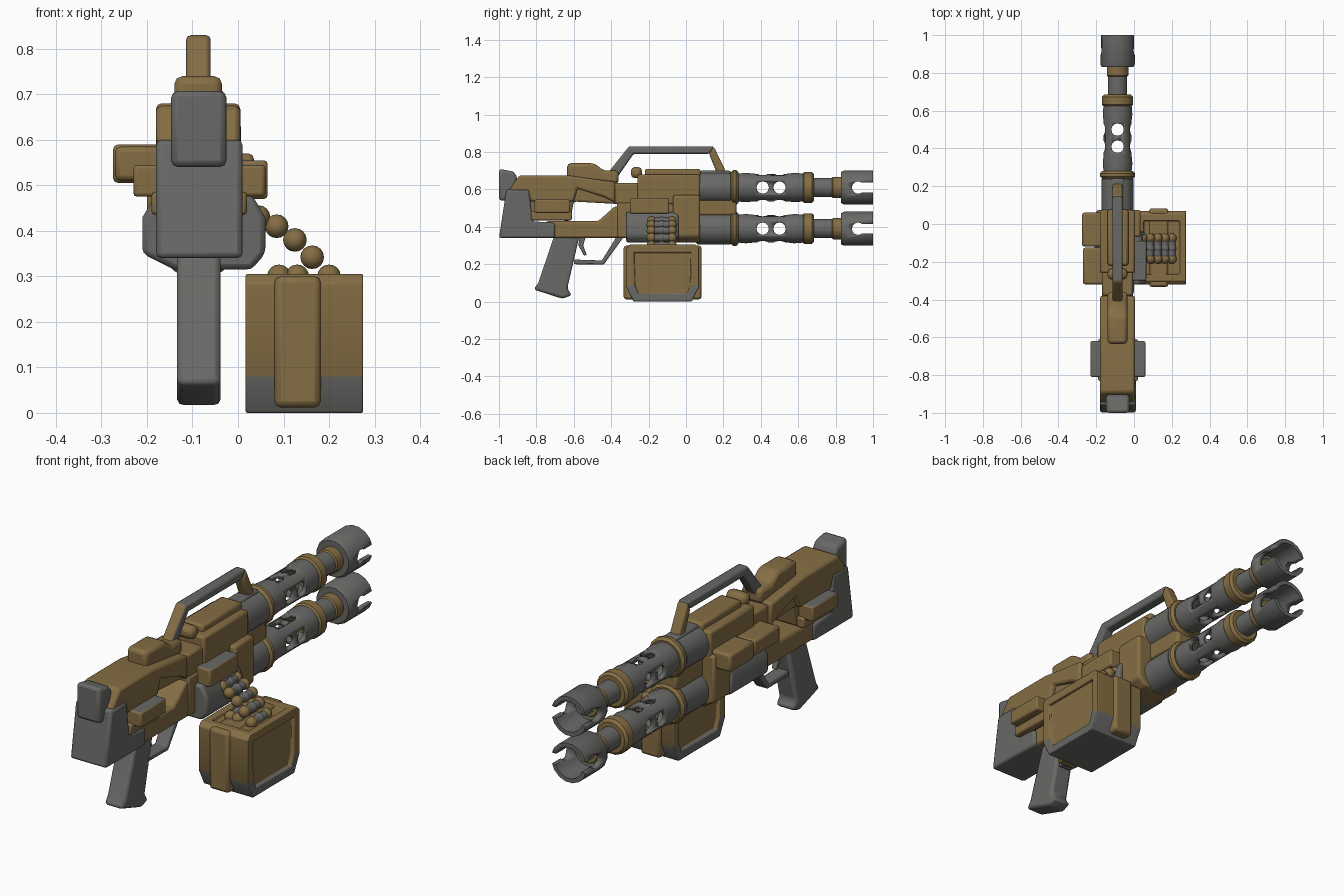
import bpy, bmesh, math
from mathutils import Matrix, Vector

if "Cube" in bpy.data.objects:
    bpy.data.objects.remove(bpy.data.objects["Cube"])

CX = -.087  # centre plane of the weapon


def material(name, color):
    m = bpy.data.materials.new(name)
    m.use_nodes = True
    m.diffuse_color = color
    node = next(n for n in m.node_tree.nodes if n.type == 'BSDF_PRINCIPLED')
    node.inputs["Base Color"].default_value = color
    return m


BROWN = material("bronze brown", (.235, .155, .058, 1))
GRAY = material("gunmetal gray", (.14, .14, .133, 1))


def finish(name, bm, mat, bevel=0, rule=None, other=None):
    """Turn a bmesh into a shaded object; faces passing the rule get the other colour."""
    bmesh.ops.recalc_face_normals(bm, faces=bm.faces)
    bm.normal_update()
    if rule:
        for f in bm.faces:
            f.material_index = int(bool(rule(f)))
    mesh = bpy.data.meshes.new(name)
    bm.to_mesh(mesh)
    bm.free()
    mesh.materials.append(mat)
    if other:
        mesh.materials.append(other)
    ob = bpy.data.objects.new(name, mesh)
    bpy.context.collection.objects.link(ob)
    bpy.ops.object.select_all(action='DESELECT')
    ob.select_set(True)
    bpy.context.view_layer.objects.active = ob
    bpy.ops.object.shade_smooth_by_angle(angle=math.radians(40))
    if bevel:
        mod = ob.modifiers.new("soft edges", 'BEVEL')
        mod.width, mod.segments, mod.limit_method = bevel, 2, 'ANGLE'
        mod.angle_limit = math.radians(35)
    return ob


def prism_mesh(points, lo, hi, axis='x'):
    """Extrude a (y, z) profile along x, or an (x, z) profile along y."""
    bm = bmesh.new()
    place = (lambda p, d: (d, *p)) if axis == 'x' else (lambda p, d: (p[0], d, p[1]))
    a, b = ([bm.verts.new(place(p, d)) for p in points] for d in (lo, hi))
    bm.faces.new(a)
    bm.faces.new(b[::-1])
    for i in range(len(a)):
        bm.faces.new((a[i - 1], a[i], b[i], b[i - 1]))
    return bm


def prism(name, points, lo, hi, mat, bevel=.012, axis='x', **kw):
    return finish(name, prism_mesh(points, lo, hi, axis), mat, bevel, **kw)


def box(name, x, y, z, mat, bevel=.012, **kw):
    corners = [(y[0], z[0]), (y[1], z[0]), (y[1], z[1]), (y[0], z[1])]
    return prism(name, corners, *x, mat, bevel, **kw)


def tube(name, profile, z, mat, sides=16):
    """Revolve a closed (y, radius) profile about the barrel axis."""
    bm = bmesh.new()
    rings = []
    for i in range(sides):
        t = math.tau * (i + .5) / sides
        rings.append([bm.verts.new((CX + r * math.cos(t), y, z + r * math.sin(t))) for y, r in profile])
    for i, ring in enumerate(rings):
        for j in range(len(ring)):
            bm.faces.new((rings[i - 1][j - 1], rings[i - 1][j], ring[j], ring[j - 1]))
    return finish(name, bm, mat)


def sleeve(name, y0, y1, r, inner, z, mat, c=.012):
    return tube(name, [(y0, inner), (y0, r - c), (y0 + c, r), (y1 - c, r), (y1, r - c), (y1, inner)], z, mat)


def cut(target, cutter):
    mod = target.modifiers.new("cut", 'BOOLEAN')
    mod.operation, mod.solver, mod.object = 'DIFFERENCE', 'EXACT', cutter
    bpy.ops.object.select_all(action='DESELECT')
    bpy.context.view_layer.objects.active = target
    target.select_set(True)
    bpy.ops.object.modifier_apply(modifier=mod.name)
    bpy.data.objects.remove(cutter)


def drill(y, z, direction, radius):
    bm = bmesh.new()
    turn = Vector(direction).to_track_quat('Z', 'Y').to_matrix().to_4x4()
    bmesh.ops.create_cone(bm, cap_ends=True, segments=12, radius1=radius, radius2=radius,
                          depth=.4, matrix=Matrix.Translation((CX, y, z)) @ turn)
    ob = finish("cutter", bm, GRAY)
    ob.hide_render = True
    return ob


def barrel(label, z):
    sleeve(label + "_barrel_base", .05, .25, .086, .01, z, GRAY)
    sleeve(label + "_rear_collar", .24, .28, .095, .055, z, BROWN)
    shroud = tube(label + "_shroud", [(.27, .055), (.27, .075), (.32, .08), (.37, .075), (.54, .075),
                                      (.58, .08), (.64, .075), (.64, .055)], z, GRAY)
    for y in (.41, .5):
        for direction in ((1, 0, 0), (0, 0, 1)):
            cut(shroud, drill(y, z, direction, .033))
    sleeve(label + "_front_collar", .62, .685, .084, .01, z, BROWN)
    sleeve(label + "_inner_barrel", .66, .8, .052, .025, z, GRAY, .004)
    sleeve(label + "_muzzle_seat", .78, .86, .058, .025, z, BROWN, .006)
    # Flared muzzle with a round-ended slot through both sides
    muzzle = tube(label + "_muzzle", [(.83, .045), (.83, .085), (.845, .093), (1, .093),
                                      (1, .073), (.86, .068), (.855, .045)], z, GRAY)
    cut(muzzle, drill(.92, z, (1, 0, 0), .033))
    slot = box("cutter", (-.4, .3), (.92, 1.1), (z - .026, z + .026), GRAY, 0)
    slot.hide_render = True
    cut(muzzle, slot)


barrel("upper", .61)
barrel("lower", .39)
box("barrel_bridge", (-.14, -.035), (.05, .27), (.46, .55), BROWN)

# Stock
prism("butt", [(-1, .34), (-.96, .6), (-.84, .6), (-.82, .43), (-.7, .42), (-.7, .34)], -.18, .01, GRAY)
prism("butt_pad", [(-1, .54), (-1, .71), (-.92, .695), (-.9, .66), (-.93, .54)], -.147, -.025, GRAY, .015)
prism("stock_shell", [(-.95, .59), (-.89, .675), (-.63, .675), (-.38, .64), (-.38, .53), (-.44, .56),
                      (-.58, .605), (-.6, .535), (-.83, .535), (-.85, .59)], -.18, .005, BROWN)
prism("stock_core", [(-.86, .45), (-.86, .62), (-.33, .62), (-.33, .52), (-.6, .535), (-.62, .43)],
      -.155, -.02, BROWN)
prism("cheek_rest", [(-.635, .65), (-.635, .74), (-.49, .74), (-.44, .7), (-.36, .7), (-.36, .63)],
      -.14, -.035, BROWN, .018)
prism("lower_rail", [(-.75, .34), (-.75, .43), (-.47, .43), (-.38, .51), (-.28, .51), (-.28, .34)],
      -.17, -.005, BROWN)
for side, x in (("left", (-.02, .06)), ("right", (-.23, -.15))):
    box(side + "_stock_block", x, (-.81, -.62), (.475, .545), BROWN, .008,
        rule=lambda f: f.normal.z > .9, other=GRAY)
    trim = (-.02, .02) if side == "left" else (-.19, -.15)
    box(side + "_stock_trim", trim, (-.83, -.61), (.435, .485), BROWN, .008)

# Receiver
box("receiver_core", (-.17, 0), (-.37, .07), (.34, .53), BROWN)
box("receiver_upper", (-.18, .005), (-.26, .075), (.52, .68), BROWN)
box("receiver_rear", (-.17, -.005), (-.38, -.22), (.52, .635), BROWN)
box("receiver_top_plate", (-.14, -.03), (-.22, .078), (.65, .71), BROWN)
prism("receiver_belly", [(-.14, .315), (.03, .315), (.06, .35), (.06, .43), (.03, .48),
                         (-.18, .48), (-.21, .43), (-.21, .35)], -.32, -.04, GRAY, axis='y')
prism("receiver_front_block", [(-.14, .315), (-.01, .315), (.035, .35), (.035, .57),
                               (-.2, .57), (-.2, .35)], -.07, .075, BROWN, axis='y')
box("left_side_block", (-.01, .065), (-.3, -.09), (.47, .555), BROWN, .008,
    rule=lambda f: f.normal.z > .9, other=GRAY)
box("right_front_side_block", (-.275, -.16), (-.12, .06), (.505, .59), BROWN)
box("right_rear_side_block", (-.27, -.16), (-.32, -.125), (.51, .585), BROWN)

# Carry handle and cross pin
prism("carry_handle", [(-.44, .66), (-.305, .83), (.15, .83), (.125, .79), (-.28, .79), (-.37, .66)],
      -.114, -.06, GRAY, .01, rule=lambda f: f.normal.y < -.5 and f.calc_center_median().y < -.35, other=BROWN)
prism("handle_front_leg", [(.148, .83), (.235, .65), (.18, .65), (.123, .79)], -.114, -.06, BROWN, .01)
box("handle_foot", (-.12, -.055), (.07, .24), (.65, .7), GRAY, .01)
box("cross_pin", (-.14, -.035), (-.295, -.235), (.66, .72), BROWN, .022)

# Grip, trigger and guard
prism("grip", [(-.705, .35), (-.57, .35), (-.635, .07), (-.61, .035), (-.66, .015), (-.815, .065), (-.79, .1)],
      -.134, -.038, GRAY, .014)
prism("trigger_guard", [(-.6, .225), (-.45, .22), (-.37, .35), (-.33, .35), (-.44, .198), (-.6, .2)],
      -.12, -.055, GRAY, .006)
prism("trigger", [(-.57, .35), (-.535, .35), (-.55, .3), (-.53, .25), (-.545, .245), (-.575, .3)],
      -.1, -.075, GRAY, .004)

# Ammunition box: chamfered body with recessed side panels and top tray
lo, hi, top, c = -.32, .07, .305, .04
bm = prism_mesh([(lo + c, 0), (hi - c, 0), (hi, c * 2), (hi, top - c / 2), (hi - c / 2, top),
                 (lo + c / 2, top), (lo, top - c / 2), (lo, c * 2)], .017, .275)
bmesh.ops.recalc_face_normals(bm, faces=bm.faces)
bm.normal_update()
panels = [f for f in bm.faces if abs(f.normal.x) > .9 or f.normal.z > .9]
bmesh.ops.inset_individual(bm, faces=panels, thickness=.045)
bmesh.ops.inset_individual(bm, faces=panels, thickness=.006, depth=-.015)
finish("ammo_box", bm, BROWN, .008, rule=lambda f: f.calc_center_median().z < .065, other=GRAY)
box("ammo_box_strap", (.08, .182), (-.333, .083), (.012, .3), BROWN, .014)


def round_of_ammo(index, x, z):
    """A grey casing with a brown ball at each end, lying along y."""
    bm = bmesh.new()
    for y in (-.185, -.13, -.075):
        bmesh.ops.create_uvsphere(bm, u_segments=12, v_segments=8, radius=.026 if y != -.13 else .024,
                                  matrix=Matrix.Translation((x, y, z)))
    bmesh.ops.create_cone(bm, cap_ends=True, segments=12, radius1=.02, radius2=.02, depth=.1,
                          matrix=Matrix.Translation((x, -.13, z)) @ Matrix.Rotation(math.pi / 2, 4, 'X'))
    finish(f"ammo_round_{index}", bm, BROWN,
           rule=lambda f: abs(f.calc_center_median().y + .13) < .028, other=GRAY)


# Feed belt
for i, (x, z) in enumerate([(.045, .43), (.085, .41), (.125, .38), (.163, .342), (.2, .3), (.13, .3), (.09, .3)]):
    round_of_ammo(i + 1, x, z)
